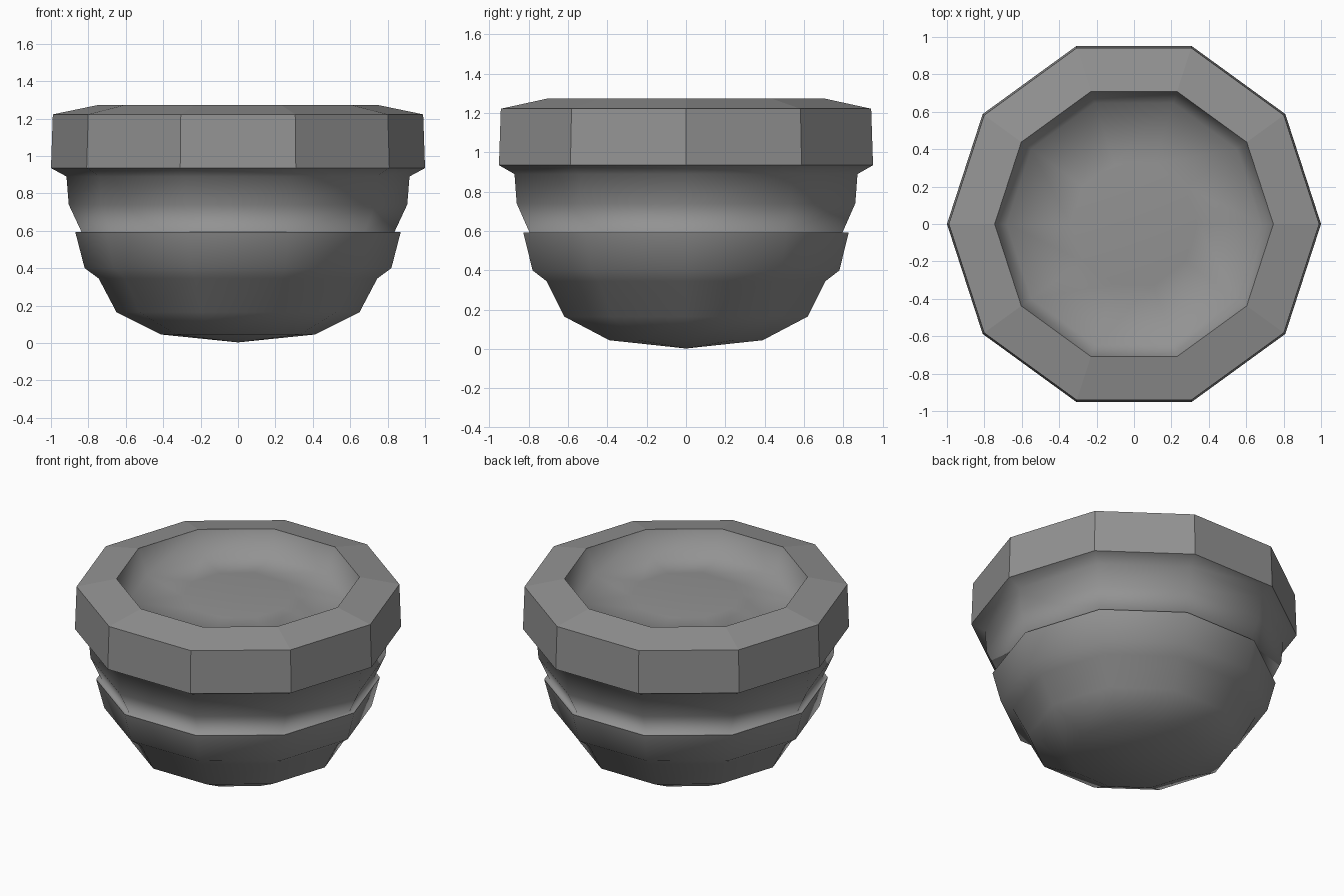
import bpy, bmesh
from math import cos, sin, tau

if "Cube" in bpy.data.objects:
    bpy.data.objects.remove(bpy.data.objects["Cube"])

SIDES = 10

# Dark grey clay
clay = bpy.data.materials.new("dark_grey")
clay.diffuse_color = (.29, .29, .29, 1)
clay.use_nodes = True
clay.node_tree.nodes["Principled BSDF"].inputs["Base Color"].default_value = clay.diffuse_color

def lathe(name, profile, smooth):
    """Spin an (r, z) profile round z into a ten-sided surface."""
    bm = bmesh.new()
    rings = []
    for r, z in profile:
        if r == 0:
            rings.append([bm.verts.new((0, 0, z))] * SIDES)
        else:
            rings.append([bm.verts.new((r * cos(tau * i / SIDES), r * sin(tau * i / SIDES), z))
                          for i in range(SIDES)])
    for a, b in zip(rings, rings[1:]):
        for i in range(SIDES):
            j = (i + 1) % SIDES
            f = bm.faces.new(dict.fromkeys((a[i], a[j], b[j], b[i])))
            f.smooth = smooth
    me = bpy.data.meshes.new(name)
    bm.to_mesh(me)
    bm.free()
    me.materials.append(clay)
    ob = bpy.data.objects.new(name, me)
    bpy.context.collection.objects.link(ob)
    return ob

# Rounded lower bowl swelling into a stepped belt
lathe("lower_bowl", [(0, 0.003), (.41, .045), (.65, .165), (.745, .345),
                     (.82, .40), (.87, .593)], True)

# Upper bowl from the belt ledge to the underside of the rim
lathe("upper_bowl", [(.87, .593), (.835, .59), (.905, .74), (.917, .89), (1.0, .935)], True)

# Faceted rim with sloped top
lathe("rim", [(1.0, .935), (.99, 1.222), (.745, 1.273)], False)

# Inner wall running into a gently uneven filling
lathe("filling", [(.745, 1.273), (.68, 1.11), (.34, 1.155), (0, 1.13)], True)
